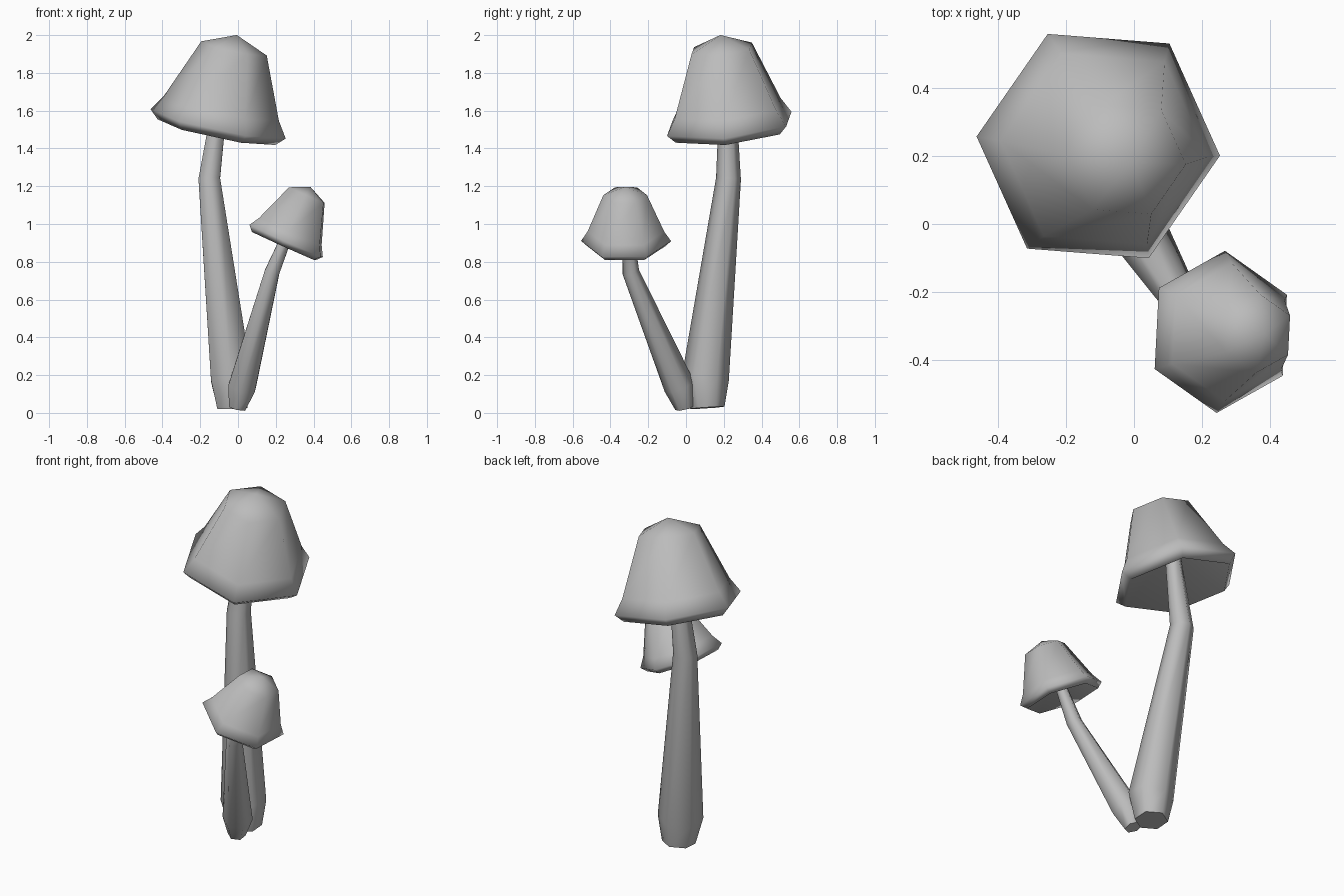
import bpy, bmesh
from math import cos, sin, radians, tau
from mathutils import Vector

cube = bpy.data.objects.get("Cube")
if cube:
    bpy.data.objects.remove(cube, do_unlink=True)

SIDES = 6
UP = Vector((0, 0, 1))

grey = bpy.data.materials.new("soft_grey")
grey.use_nodes = True
colour = (0.5, 0.5, 0.5, 1)
grey.diffuse_color = colour
grey.node_tree.nodes["Principled BSDF"].inputs["Base Color"].default_value = colour


def add_ring(bm, centre, axis, radius, start):
    turn = UP.rotation_difference(axis)
    ring = []
    for i in range(SIDES):
        a = radians(start) + tau * i / SIDES
        ring.append(bm.verts.new(centre + turn @ Vector((cos(a), sin(a), 0)) * radius))
    return ring


def bridge(bm, low, high):
    for i in range(SIDES):
        j = (i + 1) % SIDES
        bm.faces.new((low[i], low[j], high[j], high[i])).smooth = True


def fan(bm, ring, point):
    tip = bm.verts.new(point)
    for i in range(SIDES):
        bm.faces.new((ring[i], ring[(i + 1) % SIDES], tip)).smooth = True


def finish(bm, name):
    bmesh.ops.recalc_face_normals(bm, faces=bm.faces)
    mesh = bpy.data.meshes.new(name)
    bm.to_mesh(mesh)
    bm.free()
    mesh.materials.append(grey)
    obj = bpy.data.objects.new(name, mesh)
    bpy.context.collection.objects.link(obj)


# Cap profile: (radius, height along the axis) from the lower lip to the crown
CAP_PROFILE = [(0.32, -0.045), (0.367, 0), (0.312, 0.085), (0.178, 0.41)]
CROWN = 0.483
HOLLOW = 0.15


def make_cap(name, centre, axis, size, start):
    bm = bmesh.new()
    centre, axis = Vector(centre), Vector(axis).normalized()
    rings = [add_ring(bm, centre + axis * h * size, axis, r * size, start)
             for r, h in CAP_PROFILE]
    for low, high in zip(rings, rings[1:]):
        bridge(bm, low, high)
    fan(bm, rings[-1], centre + axis * CROWN * size)
    # Hollow underside
    fan(bm, rings[0], centre + axis * HOLLOW * size)
    finish(bm, name)


def make_stem(name, path, start):
    bm = bmesh.new()
    points = [Vector(p[:3]) for p in path]
    rings = []
    for i, p in enumerate(points):
        axis = points[min(i + 1, len(points) - 1)] - points[max(i - 1, 0)]
        rings.append(add_ring(bm, p, axis, path[i][3], start))
    for low, high in zip(rings, rings[1:]):
        bridge(bm, low, high)
    bm.faces.new(rings[0][::-1])
    bm.faces.new(rings[-1])
    finish(bm, name)


# Tall mushroom
make_stem("tall_stem", [(-0.03, 0.112, 0.027, 0.092), (-0.035, 0.102, 0.18, 0.125),
                        (-0.152, 0.225, 1.24, 0.066), (-0.09, 0.22, 1.68, 0.043)], 30)
make_cap("tall_cap", (-0.105, 0.229, 1.53), (0.21, -0.1, 1), 1, 55)

# Short leaning mushroom
make_stem("short_stem", [(-0.003, -0.008, 0.026, 0.05), (0.022, -0.035, 0.14, 0.083),
                         (0.18, -0.292, 0.745, 0.045), (0.278, -0.309, 0.98, 0.03)], 27)
make_cap("short_cap", (0.255, -0.317, 0.91), (0.45, -0.02, 1), 0.65, 27)
